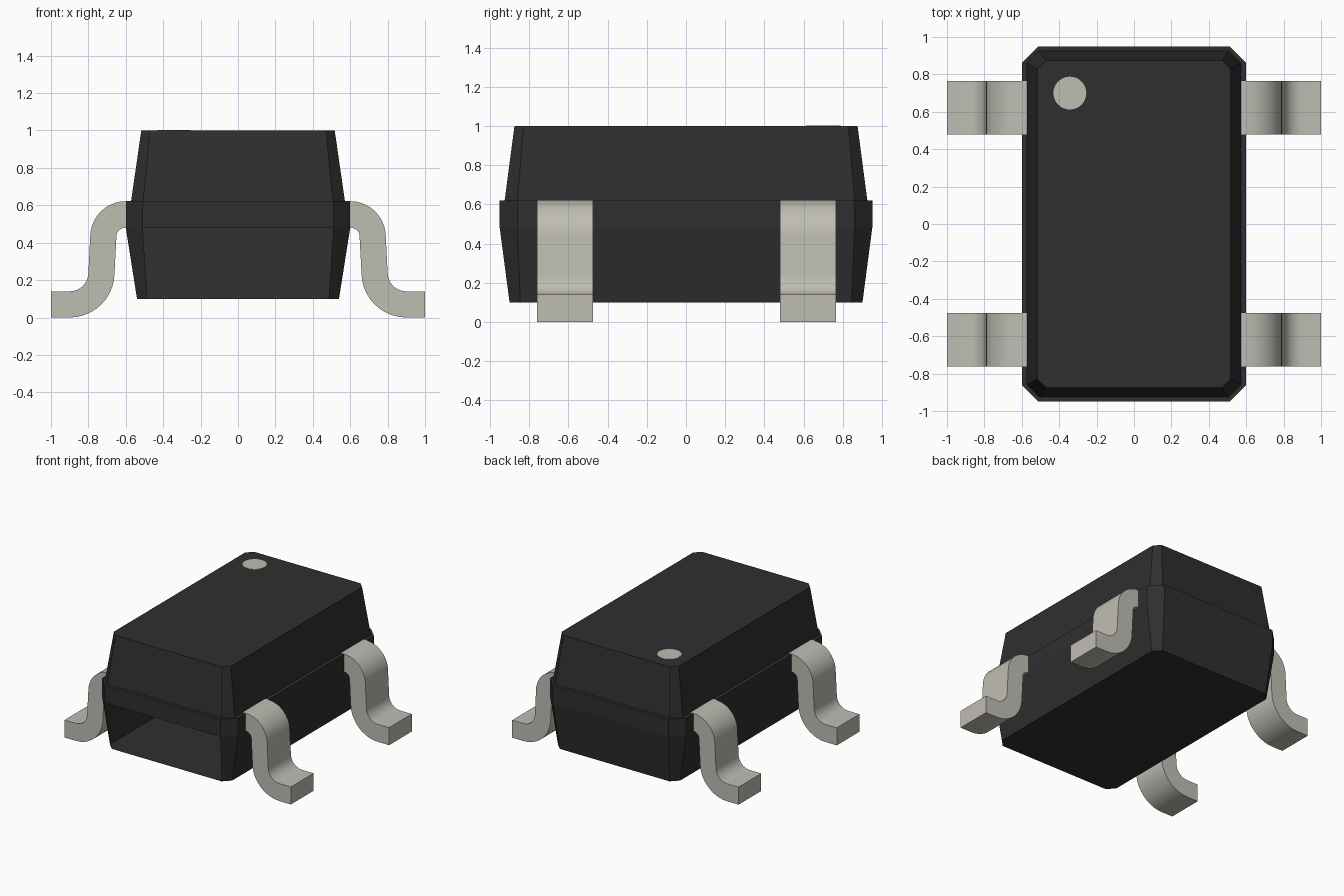
import bpy, bmesh, math

cube = bpy.data.objects.get("Cube")
if cube:
    bpy.data.objects.remove(cube, do_unlink=True)


def material(name, rgb):
    m = bpy.data.materials.new(name)
    m.use_nodes = True
    m.diffuse_color = (*rgb, 1)
    bsdf = next(n for n in m.node_tree.nodes if n.type == 'BSDF_PRINCIPLED')
    bsdf.inputs["Base Color"].default_value = (*rgb, 1)
    return m


def finish(bm, name, mat, smooth=False):
    bmesh.ops.recalc_face_normals(bm, faces=bm.faces)
    mesh = bpy.data.meshes.new(name)
    bm.to_mesh(mesh)
    bm.free()
    mesh.materials.append(mat)
    if smooth:
        for p in mesh.polygons:
            p.use_smooth = True
        mesh.set_sharp_from_angle(angle=math.radians(35))
    ob = bpy.data.objects.new(name, mesh)
    bpy.context.collection.objects.link(ob)
    return ob


def arc(cx, cz, rx, rz, a0, a1, steps=10):
    angles = [math.radians(a0 + (a1 - a0) * i / steps) for i in range(steps + 1)]
    return [(cx + rx * math.cos(a), cz + rz * math.sin(a)) for a in angles]


black = material("black plastic", (0.028, 0.028, 0.028))
metal = material("tinned metal", (0.52, 0.51, 0.45))

# Body: chamfered rectangles stacked by height (z, half x, half y, chamfer)
SECTIONS = [(0.10, 0.54, 0.90, 0.055), (0.48, 0.60, 0.95, 0.09),
            (0.62, 0.60, 0.95, 0.09), (0.62, 0.572, 0.925, 0.065),
            (1.00, 0.517, 0.875, 0.047)]
bm = bmesh.new()
rings = []
for z, x, y, c in SECTIONS:
    outline = [(x - c, -y), (x, c - y), (x, y - c), (x - c, y),
               (c - x, y), (-x, y - c), (-x, c - y), (c - x, -y)]
    rings.append([bm.verts.new((px, py, z)) for px, py in outline])
bm.faces.new(rings[0])
bm.faces.new(rings[-1])
for level, (low, high) in enumerate(zip(rings, rings[1:])):
    for i in range(8):
        if level == 0 and i == 7:
            continue  # the lower front wall is open
        j = (i + 1) % 8
        bm.faces.new((low[i], low[j], high[j], high[i]))
# Make sure the open shell faces outward
bmesh.ops.recalc_face_normals(bm, faces=bm.faces)
finish(bm, "body", black)

# Gull-wing leads: one S-shaped profile, extruded along y
profile = ([(0.572, 0.622)] + arc(0.60, 0.432, 0.19, 0.19, 90, 0)
           + arc(0.90, 0.24, 0.10, 0.10, 180, 270) + [(1.0, 0.14), (1.0, 0.0)]
           + arc(0.90, 0.24, 0.24, 0.24, 270, 180)
           + arc(0.605, 0.434, 0.045, 0.045, 0, 90) + [(0.572, 0.479)])
HALF_WIDTH = 0.143
for side, sx in (("left", 1), ("right", -1)):
    for end, cy in (("front", -0.618), ("back", 0.622)):
        bm = bmesh.new()
        near = [bm.verts.new((sx * x, cy - HALF_WIDTH, z)) for x, z in profile]
        face = bm.faces.new(near)
        ext = bmesh.ops.extrude_face_region(bm, geom=[face], use_keep_orig=True)
        moved = [v for v in ext["geom"] if isinstance(v, bmesh.types.BMVert)]
        bmesh.ops.translate(bm, verts=moved, vec=(0, 2 * HALF_WIDTH, 0))
        finish(bm, f"{end}_{side}_lead", metal, smooth=True)

# Round marker on the top
bm = bmesh.new()
bmesh.ops.create_cone(bm, cap_ends=True, segments=32, radius1=0.088,
                      radius2=0.088, depth=0.004)
bmesh.ops.translate(bm, verts=bm.verts, vec=(-0.343, 0.70, 1.0))
finish(bm, "marker_dot", metal)
